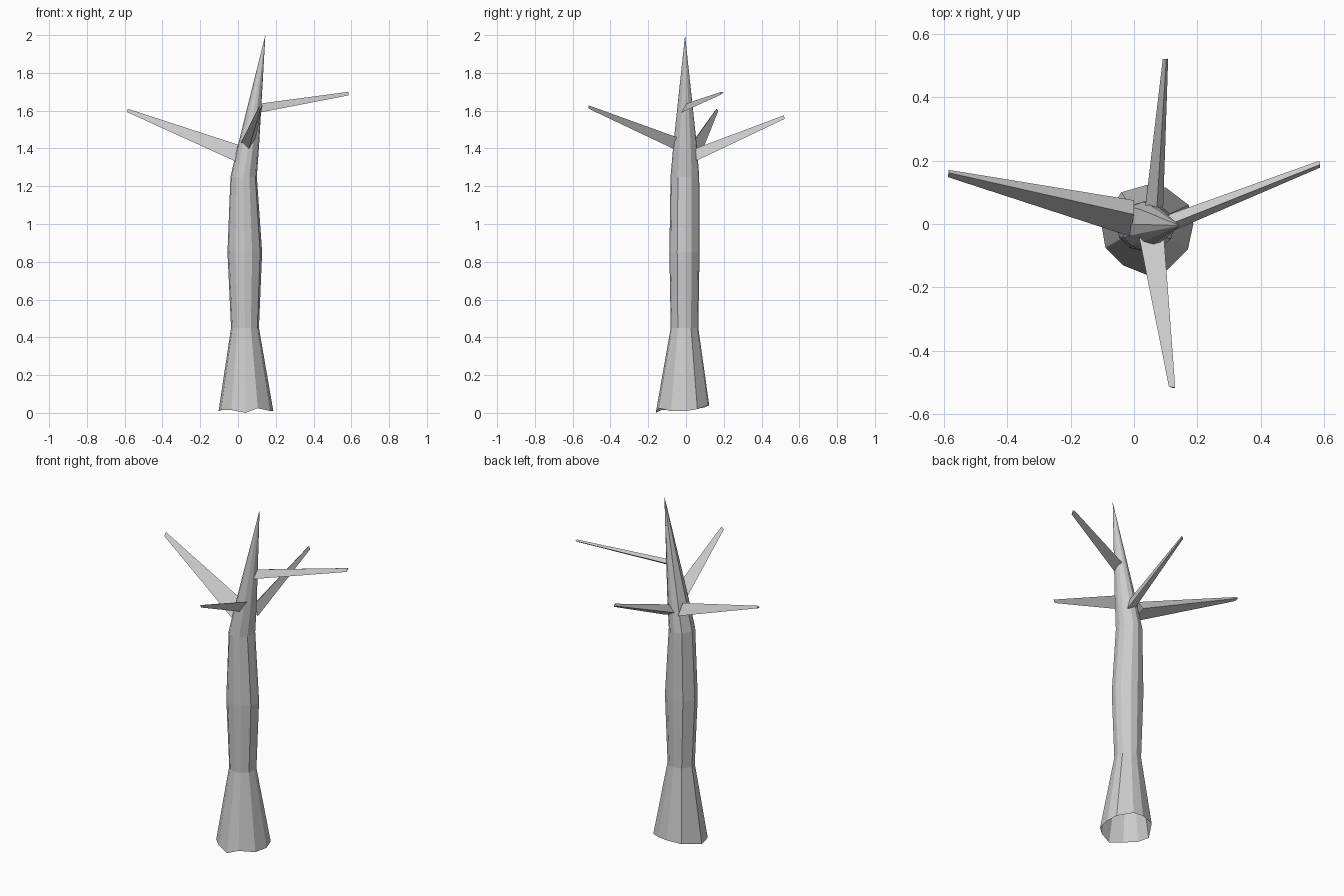
import bpy, bmesh
from math import cos, sin, atan2
from mathutils import Vector

if "Cube" in bpy.data.objects:
    bpy.data.objects.remove(bpy.data.objects["Cube"])


def make_object(name, bm):
    bmesh.ops.recalc_face_normals(bm, faces=bm.faces)
    mesh = bpy.data.meshes.new(name)
    bm.to_mesh(mesh)
    bm.free()
    obj = bpy.data.objects.new(name, mesh)
    bpy.context.collection.objects.link(obj)
    return obj


def bridge(bm, a, b):
    n = len(a)
    for i in range(n):
        bm.faces.new((a[i], a[(i + 1) % n], b[(i + 1) % n], b[i]))


# Trunk: uneven flared foot, waisted rings above, pointed top, open underneath
foot = [(0.187, 0.0, 0.01), (0.172, 0.06, 0.02), (0.10, 0.115, 0.04),
        (0.04, 0.123, 0.04), (-0.04, 0.10, 0.03), (-0.103, 0.0, 0.01),
        (-0.09, -0.075, 0.015), (-0.035, -0.13, 0.015), (0.04, -0.16, 0.0),
        (0.105, -0.145, 0.025), (0.17, -0.08, 0.01)]
angles = [atan2(y + 0.01, x - 0.042) for x, y, z in foot]
# centre x, centre y, radius x, radius y, z
rings = [(0.037, -0.008, 0.074, 0.073, 0.45),
         (0.036, -0.008, 0.092, 0.080, 0.85),
         (0.030, -0.006, 0.070, 0.076, 1.25),
         (0.056, -0.005, 0.056, 0.062, 1.42)]
bm = bmesh.new()
prev = [bm.verts.new(p) for p in foot]
for cx, cy, rx, ry, z in rings:
    ring = [bm.verts.new((cx + rx * cos(a), cy + ry * sin(a), z)) for a in angles]
    bridge(bm, prev, ring)
    prev = ring
tip = bm.verts.new((0.145, -0.005, 2.0))
for i in range(len(prev)):
    bm.faces.new((prev[i], prev[(i + 1) % len(prev)], tip))
make_object("trunk", bm)


# Branches: three-sided tapering prisms with a small capped end
def branch(name, base, end, taper):
    bm = bmesh.new()
    pts = [Vector(p) for p in base]
    mid = sum(pts, Vector()) / 3
    a = [bm.verts.new(p) for p in pts]
    b = [bm.verts.new(Vector(end) + (p - mid) * taper) for p in pts]
    bridge(bm, a, b)
    bm.faces.new(b)
    make_object(name, bm)


branch("left_branch", [(0.0, 0.03, 1.42), (-0.01, -0.04, 1.33), (0.0, 0.075, 1.36)],
       (-0.585, 0.16, 1.60), 0.2)
branch("right_branch", [(0.115, 0.0, 1.637), (0.115, -0.025, 1.59), (0.11, 0.03, 1.625)],
       (0.585, 0.188, 1.692), 0.4)
branch("back_branch", [(0.072, 0.05, 1.40), (0.035, 0.05, 1.36), (0.092, 0.055, 1.335)],
       (0.10, 0.52, 1.565), 0.3)
branch("front_branch", [(0.015, -0.035, 1.43), (0.095, -0.05, 1.46), (0.055, -0.05, 1.39)],
       (0.12, -0.515, 1.62), 0.25)
